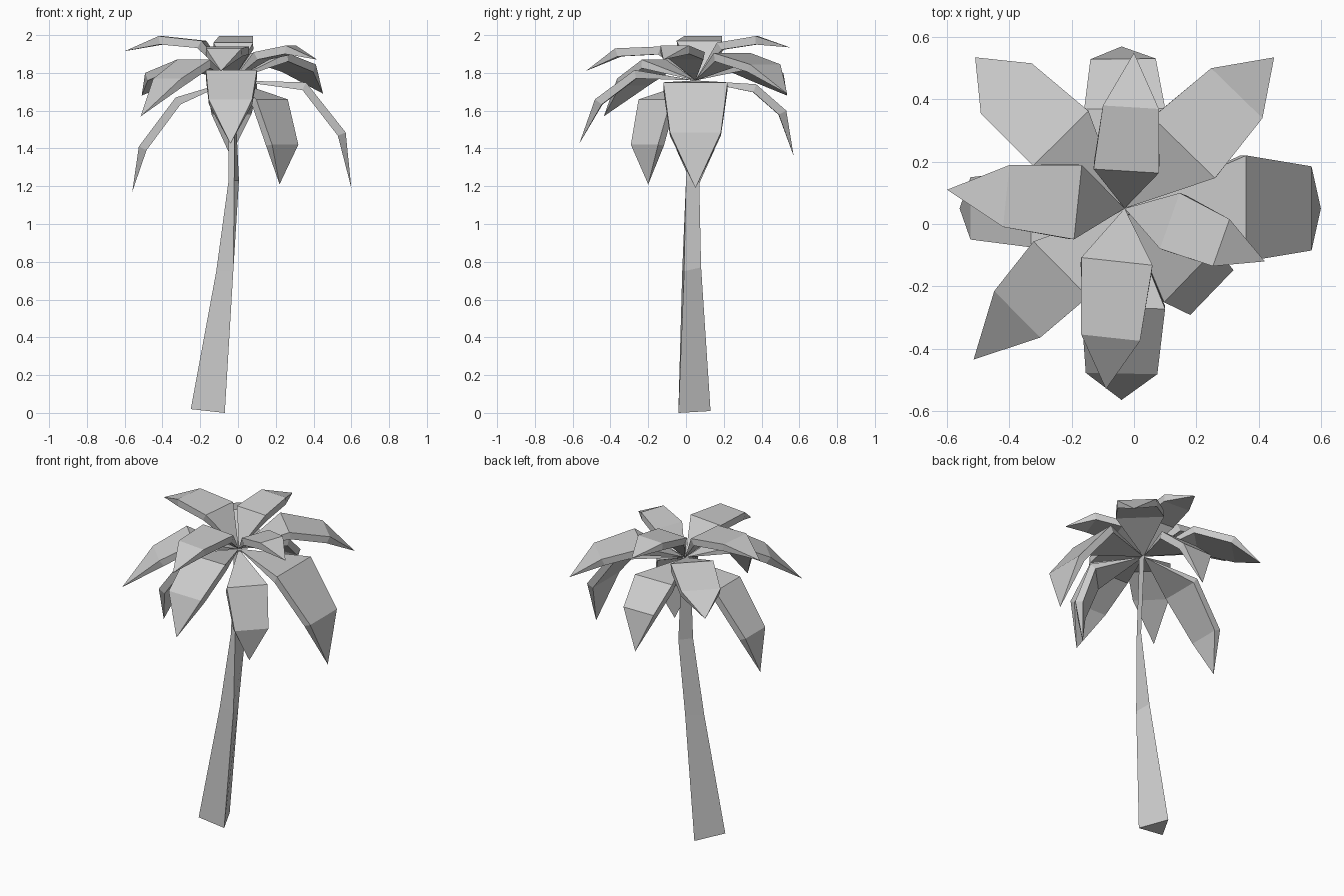
import bpy, bmesh
from mathutils import Vector

cube = bpy.data.objects.get("Cube")
if cube:
    bpy.data.objects.remove(cube, do_unlink=True)

# One plain grey for the whole tree
grey = bpy.data.materials.new("light_grey")
grey.use_nodes = True
grey.diffuse_color = (0.6, 0.6, 0.6, 1)
grey.node_tree.nodes["Principled BSDF"].inputs["Base Color"].default_value = (0.6, 0.6, 0.6, 1)

CROWN = Vector((-0.03, 0.05, 1.76))
THICK = 0.045


def finish(name, bm):
    """Turn a bmesh into a flat-shaded object."""
    bmesh.ops.recalc_face_normals(bm, faces=bm.faces)
    mesh = bpy.data.meshes.new(name)
    bm.to_mesh(mesh)
    bm.free()
    mesh.materials.append(grey)
    obj = bpy.data.objects.new(name, mesh)
    bpy.context.collection.objects.link(obj)
    return obj


def loft(name, rings, start=None, end=None):
    """Skin rings of points, closing each end to a point or a flat cap."""
    bm = bmesh.new()
    loops = [[bm.verts.new(p) for p in ring] for ring in rings]
    n = len(loops[0])
    for a, b in zip(loops, loops[1:]):
        for i in range(n):
            j = (i + 1) % n
            bm.faces.new((a[i], a[j], b[j], b[i]))
    for loop, point in ((loops[0], start), (loops[-1], end)):
        if point is None:
            bm.faces.new(loop)
        else:
            apex = bm.verts.new(point)
            for i in range(n):
                bm.faces.new((loop[i], loop[(i + 1) % n], apex))
    return finish(name, bm)


def frond(name, shoulder, middle, tip, shoulder_width, middle_width):
    """Thick drooping leaf: crown point, two wide sections, pointed tip."""
    s, m, t = Vector(shoulder), Vector(middle), Vector(tip)
    out = m - CROWN
    side = Vector((-out.y, out.x, 0)).normalized()

    def section(centre, along, width):
        down = side.cross(along).normalized() * THICK
        if down.z > 0:
            down.negate()
        half = side * width / 2
        return [centre + half, centre - half, centre - half + down, centre + half + down]

    rings = [section(s, m - CROWN, shoulder_width), section(m, t - s, middle_width)]
    return loft(name, rings, CROWN, t)


# Leaning three-sided trunk
loft("trunk", [
    [(-0.25, -0.04, 0.02), (-0.07, -0.04, 0), (-0.15, 0.13, 0.01)],
    [(-0.115, -0.02, 0.75), (-0.025, -0.01, 0.75), (-0.05, 0.08, 0.77)],
    [(-0.05, 0, 1.23), (-0.02, 0, 1.23), (0.005, 0.07, 1.23)],
    [(-0.05, 0.03, 1.76), (-0.015, 0.03, 1.76), (-0.02, 0.07, 1.76)],
])

# Upper fronds
frond("upper_right_frond", (-0.18, 0.07, 1.97), (-0.41, 0.09, 1.995), (-0.6, 0.11, 1.915), 0.24, 0.2)
frond("upper_front_frond", (-0.055, -0.12, 1.94), (-0.075, -0.365, 1.93), (-0.09, -0.53, 1.81), 0.23, 0.19)
frond("upper_back_frond", (-0.025, 0.17, 1.96), (-0.01, 0.375, 1.995), (0, 0.55, 1.935), 0.21, 0.18)
frond("upper_left_frond", (0.115, 0.01, 1.91), (0.28, -0.06, 1.945), (0.42, -0.12, 1.87), 0.19, 0.16)

# Diagonal fronds
frond("back_left_frond", (0.16, 0.245, 1.905), (0.33, 0.42, 1.845), (0.45, 0.535, 1.69), 0.28, 0.23)
frond("back_right_frond", (-0.235, 0.275, 1.87), (-0.41, 0.435, 1.8), (-0.51, 0.535, 1.68), 0.25, 0.23)
frond("front_right_frond", (-0.235, -0.145, 1.87), (-0.375, -0.29, 1.77), (-0.515, -0.435, 1.57), 0.25, 0.21)
frond("front_left_frond", (0.18, -0.165, 1.66), (0.25, -0.22, 1.42), (0.22, -0.2, 1.21), 0.24, 0.2)

# Lower drooping fronds
frond("lower_left_frond", (0.36, 0.05, 1.75), (0.57, 0.05, 1.485), (0.6, 0.05, 1.19), 0.34, 0.27)
frond("lower_right_frond", (-0.33, 0.05, 1.67), (-0.525, 0.05, 1.41), (-0.56, 0.05, 1.17), 0.25, 0.2)
frond("lower_back_frond", (-0.03, 0.37, 1.74), (-0.035, 0.53, 1.6), (-0.04, 0.57, 1.36), 0.26, 0.21)
frond("lower_front_frond", (-0.035, -0.27, 1.815), (-0.04, -0.48, 1.66), (-0.04, -0.565, 1.425), 0.27, 0.23)
